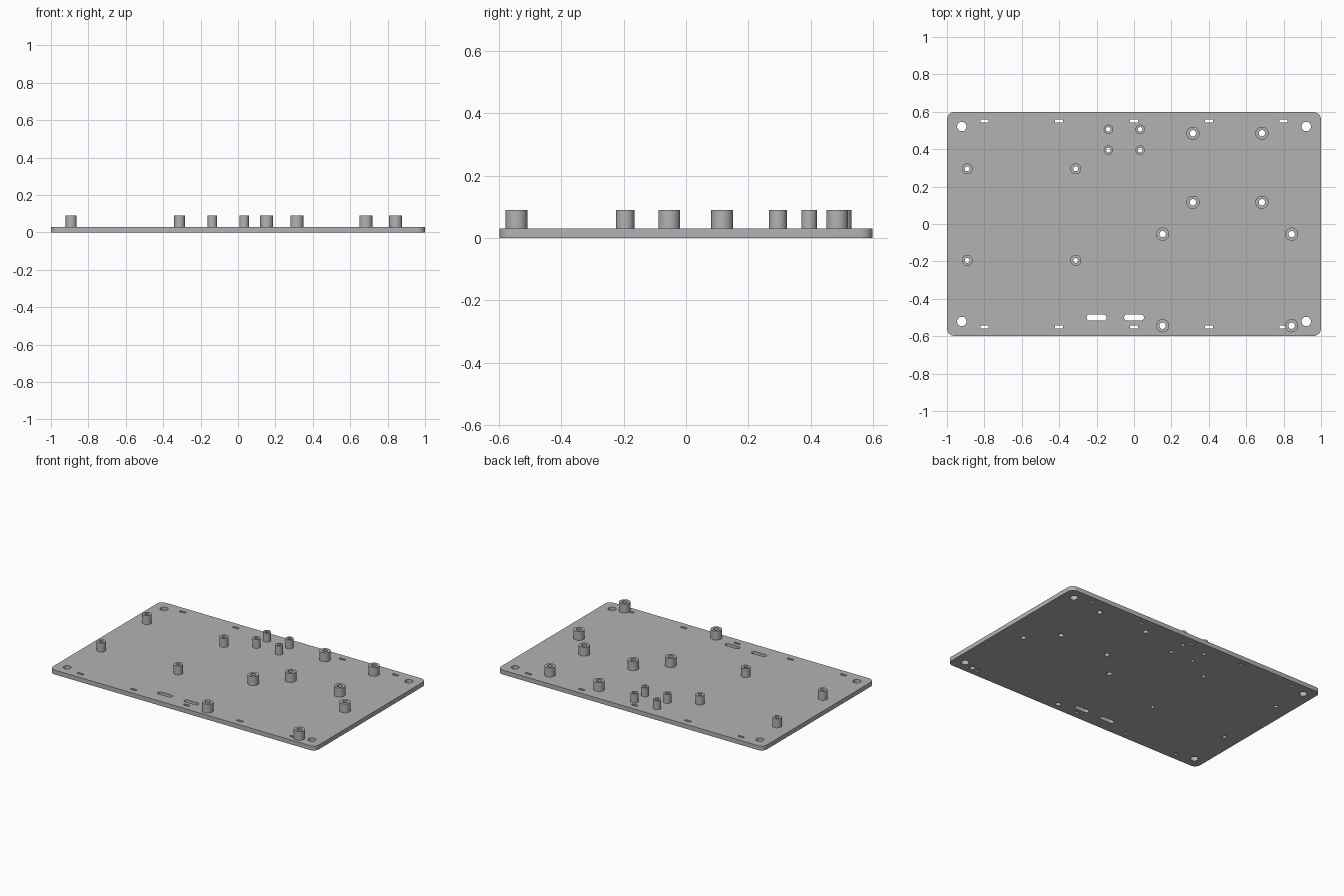
import bpy
import bmesh
from math import cos, sin, pi, radians

cube = bpy.data.objects.get("Cube")
if cube:
    bpy.data.objects.remove(cube, do_unlink=True)

THICK = 0.03    # plate thickness
TOP = 0.09      # height of the standoff tops

grey = bpy.data.materials.new("plain grey")
grey.use_nodes = True
grey.diffuse_color = (0.45, 0.45, 0.45, 1)
grey.node_tree.nodes["Principled BSDF"].inputs["Base Color"].default_value = grey.diffuse_color


def rounded(cx, cy, w, h, r, steps=8):
    """Outline of a rectangle with rounded corners."""
    pts = []
    for i, (sx, sy) in enumerate([(1, 1), (-1, 1), (-1, -1), (1, -1)]):
        for k in range(steps + 1):
            a = (i + k / steps) * pi / 2
            pts.append((cx + sx * (w / 2 - r) + r * cos(a),
                        cy + sy * (h / 2 - r) + r * sin(a)))
    return pts


def rectangle(cx, cy, w, h):
    return [(cx + sx * w / 2, cy + sy * h / 2)
            for sx, sy in [(1, 1), (-1, 1), (-1, -1), (1, -1)]]


def circle(cx, cy, r, n=32):
    return [(cx + r * cos(2 * pi * k / n), cy + r * sin(2 * pi * k / n)) for k in range(n)]


def extrude_outlines(name, outlines, z0, z1):
    """Fill the first outline, leave the others as holes, and give it thickness."""
    curve = bpy.data.curves.new(name + " outline", 'CURVE')
    curve.dimensions = '2D'
    curve.fill_mode = 'BOTH'
    curve.extrude = (z1 - z0) / 2
    for pts in outlines:
        spline = curve.splines.new('POLY')
        spline.points.add(len(pts) - 1)
        for p, (x, y) in zip(spline.points, pts):
            p.co = (x, y, 0, 1)
        spline.use_cyclic_u = True
    helper = bpy.data.objects.new(name + " helper", curve)
    bpy.context.collection.objects.link(helper)
    bpy.context.view_layer.update()
    deps = bpy.context.evaluated_depsgraph_get()
    mesh = bpy.data.meshes.new_from_object(helper.evaluated_get(deps))
    bpy.data.objects.remove(helper, do_unlink=True)

    bm = bmesh.new()
    bm.from_mesh(mesh)
    bmesh.ops.remove_doubles(bm, verts=bm.verts, dist=0.0001)
    bmesh.ops.translate(bm, verts=bm.verts, vec=(0, 0, (z0 + z1) / 2))
    bmesh.ops.recalc_face_normals(bm, faces=bm.faces)
    bm.to_mesh(mesh)
    bm.free()
    mesh.materials.clear()
    mesh.materials.append(grey)
    mesh.name = name
    obj = bpy.data.objects.new(name, mesh)
    bpy.context.collection.objects.link(obj)
    bpy.ops.object.select_all(action='DESELECT')
    obj.select_set(True)
    bpy.context.view_layer.objects.active = obj
    bpy.ops.object.shade_smooth_by_angle(angle=radians(30))
    return obj


# Standoff groups: name, x positions, y positions, outer radius, bore radius
groups = [
    ("back_standoff", (0.315, 0.684), (0.116, 0.485), 0.035, 0.017),
    ("front_standoff", (0.153, 0.843), (-0.544, -0.054), 0.035, 0.017),
    ("right_standoff", (-0.892, -0.312), (-0.195, 0.295), 0.029, 0.013),
    ("small_standoff", (-0.137, 0.033), (0.395, 0.506), 0.025, 0.012),
]

# Plate holes: corner holes, edge slots and the two oblong cable slots
holes = [circle(sx * 0.921, sy * 0.521, 0.025) for sx in (-1, 1) for sy in (-1, 1)]
holes += [rectangle(0.4 * i, sy * 0.55, 0.043, 0.016) for i in range(-2, 3) for sy in (-1, 1)]
holes += [rounded(x, -0.5, 0.106, 0.032, 0.0155) for x in (-0.2, 0)]

# Standoffs, whose bores continue through the plate
for name, xs, ys, outer, bore in groups:
    for x in xs:
        for y in ys:
            holes.append(circle(x, y, bore))
            extrude_outlines(name, [circle(x, y, outer), circle(x, y, bore)], THICK, TOP)

# Base plate
extrude_outlines("base_plate", [rounded(0, 0, 2, 1.197, 0.04)] + holes, 0, THICK)
